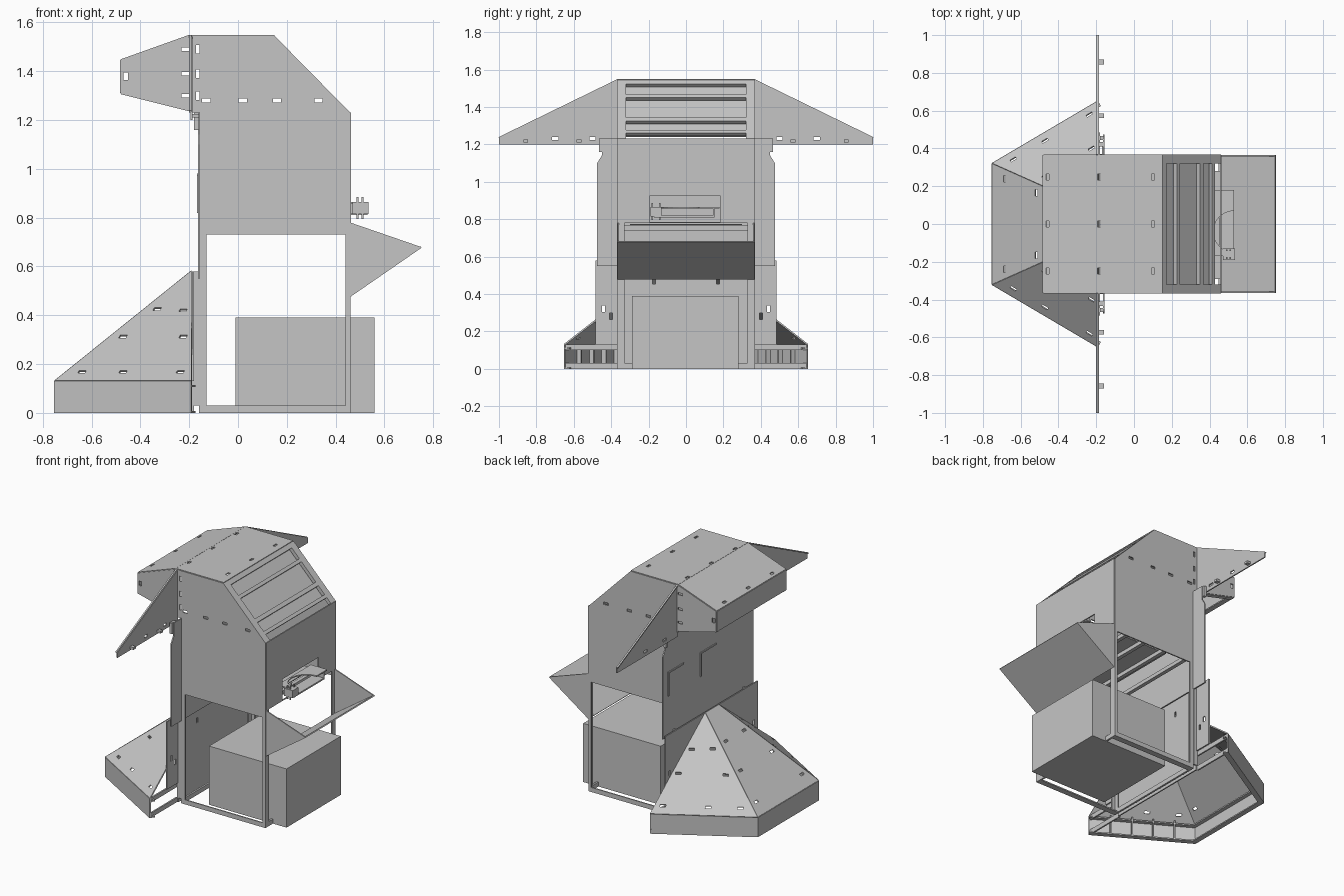
import bpy
import bmesh
from mathutils import Vector, Matrix, geometry

if "Cube" in bpy.data.objects:
    bpy.data.objects.remove(bpy.data.objects["Cube"])


def make_material(name, value):
    mat = bpy.data.materials.new(name)
    mat.use_nodes = True
    colour = (value, value, value, 1)
    mat.diffuse_color = colour
    mat.node_tree.nodes["Principled BSDF"].inputs["Base Color"].default_value = colour
    return mat


STEEL = make_material("sheet steel grey", 0.56)
T = 0.008  # sheet thickness


def finish(name, bm):
    bmesh.ops.recalc_face_normals(bm, faces=bm.faces)
    mesh = bpy.data.meshes.new(name)
    bm.to_mesh(mesh)
    bm.free()
    mesh.materials.append(STEEL)
    obj = bpy.data.objects.new(name, mesh)
    bpy.context.collection.objects.link(obj)
    return obj


def box(name, xs, ys, zs):
    bm = bmesh.new()
    bmesh.ops.create_cube(bm, size=1)
    for v in bm.verts:
        v.co = [r[0] if c < 0 else r[1] for c, r in zip(v.co, (xs, ys, zs))]
    return finish(name, bm)


def sheet(name, pts, holes=(), size=(0.034, 0.016), thick=T):
    """Flat plate from a polygon; holes are slot centres, or (centre, size) pairs."""
    pts = [Vector(p) for p in pts]
    n = geometry.normal(pts)
    bm = bmesh.new()
    face = bm.faces.new([bm.verts.new(p - n * thick / 2) for p in pts])
    new = bmesh.ops.extrude_face_region(bm, geom=[face])["geom"]
    bmesh.ops.translate(bm, vec=n * thick,
                        verts=[g for g in new if isinstance(g, bmesh.types.BMVert)])
    obj = finish(name, bm)
    if holes:
        u = (pts[1] - pts[0]).normalized()
        frame = Matrix((u, n.cross(u), n)).transposed().to_4x4()
        bm = bmesh.new()
        for hole in holes:
            centre, dims = hole if len(hole) == 2 else (hole, size)
            centre = Vector(centre)
            centre -= n * (centre - pts[0]).dot(n)
            bmesh.ops.create_cube(bm, size=1, matrix=Matrix.Translation(centre) @ frame
                                  @ Matrix.Diagonal((*dims, 0.05, 1)))
        cutter = finish("cutter", bm)
        mod = obj.modifiers.new("slots", "BOOLEAN")
        mod.operation, mod.solver, mod.object = "DIFFERENCE", "EXACT", cutter
        bpy.context.view_layer.objects.active = obj
        bpy.ops.object.modifier_apply(modifier=mod.name)
        bpy.data.objects.remove(cutter)
    return obj


def in_xz(y, pts):
    return [(x, y, z) for x, z in pts]


def in_yz(x, pts):
    return [(x, y, z) for y, z in pts]


def mirrored(half):
    return half + [(-y, z) for y, z in reversed(half)]


L, R, W, TOP, RIDGE = -0.16, 0.46, 0.365, 1.23, 1.545

# Cabinet: side panels with a big opening, end panel, rear wall
for s, side in ((1, "rear"), (-1, "front")):
    sheet(side + "_panel", in_xz(s * W, [(L, 0), (R, 0), (R, TOP), (L, TOP)]),
          [((0.155, s * W, 0.38), (0.57, 0.7))])
    for x0, x1 in ((L, L + T), (R - T, R)):
        box(side + "_post_flange", (x0, x1), sorted((s * 0.33, s * W)), (0, 0.8))
    box(side + "_sill", (L, R), sorted((s * 0.33, s * W)), (0, T))
sheet("end_panel", in_yz(R, [(-W, 0.78), (W, 0.78), (W, TOP), (-W, TOP)]),
      [((R, -0.005, 0.855), (0.38, 0.14))])
for x in (L, R - 0.012):
    box("bottom_rail", (x, x + 0.012), (-W, W), (0, 0.03))
sheet("back_wall", in_yz(L, mirrored([(0.475, 0.55), (0.475, 1.1), (0.45, 1.14), (0.45, TOP)])))
sheet("lower_back_wall",
      in_yz(-0.185, mirrored([(W, 0), (W, 0.13), (0.485, 0.13), (0.485, 0.58)])),
      [(-0.185, s * y, z) for s in (1, -1) for y, z in ((0.44, 0.32), (0.4, 0.28), (0.17, 0.47))])
for s in (1, -1):
    box("wall_spacer", (-0.19, L), sorted((s * 0.36, s * 0.37)), (0.03, 0.58))
    box("hanging_hook", (-0.18, L), sorted((s * 0.445, s * 0.465)), (1.16, TOP))
for y in (0.42, 0.08):
    box("wall_rib", (L - 0.009, L), (y - 0.006, y + 0.006), (0.82, 0.98))
    box("wall_rib_top", (L - 0.009, L), (y - 0.16, y), (0.97, 0.98))

# Cross rails below the upper compartment
for x in (-0.12, 0.04, 0.2, 0.34):
    box("cross_rail", (x, x + 0.025), (-W, W), (0.74, 0.765))
box("inner_deck", (0.0, 0.34), (-0.3, 0.3), (0.768, 0.775))

# Storage box standing in the lower compartment
box("storage_box", (-0.01, 0.56), (-0.29, 0.28), (0, 0.39))

# Catch tray on the end
sheet("tray_floor", [(R, -W, 0.48), (0.75, -W, 0.68), (0.75, W, 0.68), (R, W, 0.48)])
for s in (1, -1):
    sheet("tray_side", in_xz(s * 0.361, [(R, 0.48), (0.75, 0.68), (R, 0.78)]))

# Holder shelf with a round cut-out, plus its clamp
arc = []
for i in range(13):
    d = Matrix.Rotation(i * 3.14159 / 12, 2) @ Vector((0, 1))
    arc.append((0.53 + d.x * 0.11, -0.04 + d.y * 0.11, 0.86))
sheet("holder_shelf", [(0.53, 0.18, 0.86), (0.41, 0.18, 0.86), (0.41, -0.17, 0.86),
                       (0.53, -0.17, 0.86)] + arc[::-1])
box("holder_lip", (0.41, 0.53), (0.145, 0.153), (0.81, 0.86))
box("holder_base", (0.45, 0.53), (-0.17, 0.15), (0.81, 0.82))
box("clamp", (0.47, 0.535), (-0.19, -0.13), (0.815, 0.865))
for x in (0.49, 0.51):
    for y in (-0.18, -0.14):
        box("clamp_pin", (x - 0.004, x + 0.004), (y - 0.004, y + 0.004), (0.795, 0.885))

# Roof: gable sides, flat top, overhanging visor and side wings
E, K = -0.2, -0.48
for s in (1, -1):
    y = s * W
    slots = [(x, y, 1.28) for x in (-0.13, 0.02, 0.16, 0.33)]
    slots += [((-0.165, y, z), (0.014, 0.034)) for z in (1.3, 1.39, 1.49)]
    sheet("roof_side", in_xz(y, [(E, TOP), (R, TOP), (0.15, RIDGE), (E, RIDGE)]), slots)
    for x in (-0.06, 0.08, 0.22, 0.36):
        box("roof_tab", (x - 0.016, x + 0.016), sorted((y, s * (W - 0.03))), (1.24, 1.275))
    slots = [((-0.215, y, z), (0.014, 0.034)) for z in (1.3, 1.39, 1.49)]
    sheet("visor_side", in_xz(y, [(E, 1.24), (E, RIDGE), (K, 1.445), (K, 1.31)]),
          [((-0.46, y, 1.38), (0.03, 0.02))] + slots)
    sheet("visor_lip", [(E, y, 1.24), (K, y, 1.31), (K, s * 0.335, 1.31), (E, s * 0.335, 1.24)])
    sheet("wing", in_yz(-0.19, [(y, 1.2), (s, 1.2), (s, 1.235), (y, RIDGE)]),
          [(-0.19, s * t, 1.23) for t in (0.5, 0.7)])
    sheet("wing_edge", [(-0.19, y, RIDGE), (-0.19, s, 1.235),
                        (-0.2, s, 1.235), (-0.2, y, RIDGE)])
    for t in (0.41, 0.56, 0.845):
        box("wing_tab", (-0.19, -0.16), sorted((s * t, s * (t + 0.025))), (1.21, 1.225))
ys = (-0.25, 0, 0.25)
sheet("roof_top", [(E, -W, RIDGE), (0.15, -W, RIDGE), (0.15, W, RIDGE), (E, W, RIDGE)],
      [((x, y, RIDGE), (0.016, 0.032)) for x in (-0.185, 0.1) for y in ys])
sheet("visor_top", [(K, -W, 1.445), (E, -W, RIDGE), (E, W, RIDGE), (K, W, 1.445)],
      [((-0.455, y, 1.45), (0.016, 0.032)) for y in ys])
sheet("visor_end", in_yz(K, [(-W, 1.31), (W, 1.31), (W, 1.445), (-W, 1.445)]))
box("visor_end_lip", (K, K + 0.03), (-W, W), (1.31, 1.318))


# Sloping roof face: recessed panel behind a slatted frame
def on_slope(name, t0, t1, y0, y1, depth, thick=T):
    def at(t, y):
        return (0.15 + 0.31 * t - 0.713 * depth, y, RIDGE - 0.315 * t - 0.702 * depth)
    sheet(name, [at(t0, y0), at(t1, y0), at(t1, y1), at(t0, y1)], thick=thick)


on_slope("slope_panel", 0, 0.88, -0.33, 0.33, 0.035)
for t0, t1 in ((0, 0.07), (0.25, 0.3), (0.64, 0.7), (0.85, 0.9)):
    on_slope("slope_slat", t0, t1, -0.33, 0.33, 0.012, 0.024)
for s in (1, -1):
    on_slope("slope_side_rail", 0, 1, *sorted((s * 0.32, s * W)), 0.012, 0.024)

# Rear hood: three sloping faces over a low skirt, open underneath
F, B, Z, APEX = -0.75, -0.19, 0.13, 0.58
sheet("hood_front", [(F, -0.32, Z), (F, 0.32, Z), (B, 0.07, APEX), (B, -0.07, APEX)],
      [(F + 0.56 * t, s * (0.27 - 0.25 * t), Z + 0.45 * t)
       for s in (1, -1) for t in (0.12, 0.42, 0.7)])
sheet("skirt_front", in_yz(F, [(-0.32, 0), (0.32, 0), (0.32, Z), (-0.32, Z)]))
for z in (0.004, 0.11):
    box("skirt_front_flange", (F, F + 0.03), (-0.31, 0.31), (z - 0.004, z + 0.004))
for s in (1, -1):
    a, b, c = (Vector(p) for p in ((F, s * 0.32, Z), (B, s * 0.65, Z), (B, s * 0.07, APEX)))
    sheet("hood_side", [a, b, c],
          [a * i + b * j + c * k for i, j, k in
           ((0.8, 0.12, 0.08), (0.5, 0.42, 0.08), (0.08, 0.84, 0.08),
            (0.5, 0.1, 0.4), (0.25, 0.1, 0.65), (0.06, 0.54, 0.4), (0.06, 0.3, 0.64))])
    drop = Vector((0, 0, Z))
    sheet("skirt_side", [a - drop, b - drop, b, a])
    inward = Vector((0.507, -s * 0.862, 0)) * 0.03
    for z in (0.004, 0.11):
        lift = Vector((0, 0, z - Z))
        sheet("skirt_flange", [p + lift for p in (a, b, b + inward, a + inward)])
    for t in (0.2, 0.4, 0.6, 0.8):
        p = a.lerp(b, t)
        sheet("skirt_rib", [p - drop, p + inward - drop, p + inward, p])
    for z0, z1 in ((0, 0.03), (0.1, Z)):
        box("hood_back_rail", (B - 0.01, B), sorted((s * W, s * 0.65)), (z0, z1))
